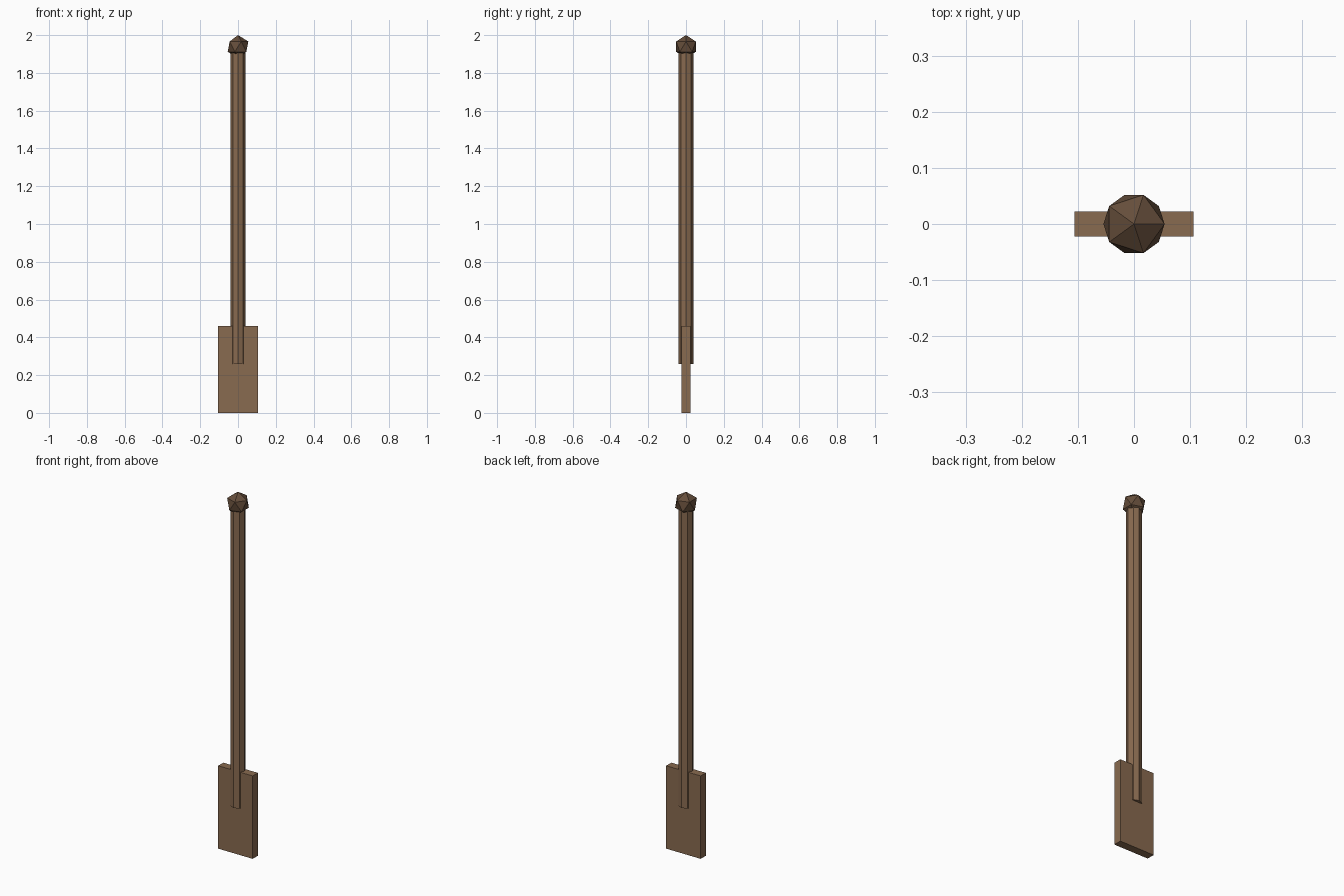
import bpy
import math

cube = bpy.data.objects.get("Cube")
if cube:
    bpy.data.objects.remove(cube, do_unlink=True)


def make_material(name, rgb):
    mat = bpy.data.materials.new(name)
    mat.use_nodes = True
    color = (*rgb, 1.0)
    mat.diffuse_color = color
    mat.node_tree.nodes["Principled BSDF"].inputs["Base Color"].default_value = color
    return mat


def finish(name, mat):
    obj = bpy.context.object
    obj.name = name
    obj.data.name = name
    obj.data.materials.append(mat)
    return obj


wood = make_material("wood_brown", (0.25, 0.145, 0.08))
dark_wood = make_material("dark_wood_brown", (0.13, 0.075, 0.043))

# Flat rectangular blade
BLADE_SIZE = (0.212, 0.045, 0.46)
bpy.ops.mesh.primitive_cube_add(size=1, location=(0, 0, BLADE_SIZE[2] / 2))
blade = finish("blade", wood)
blade.scale = BLADE_SIZE
bpy.ops.object.transform_apply(location=False, rotation=False, scale=True)

# Eight-sided shaft, sunk into the blade and the knob
KNOB_RADIUS = 0.061
knob_z = 2 - KNOB_RADIUS
shaft_bottom = 0.26
bpy.ops.mesh.primitive_cylinder_add(
    vertices=8, radius=0.039, depth=knob_z - shaft_bottom,
    location=(0, 0, (knob_z + shaft_bottom) / 2))
finish("shaft", wood)

# Faceted knob at the top of the shaft
bpy.ops.mesh.primitive_ico_sphere_add(
    subdivisions=1, radius=KNOB_RADIUS, location=(0, 0, knob_z))
finish("knob", dark_wood)
